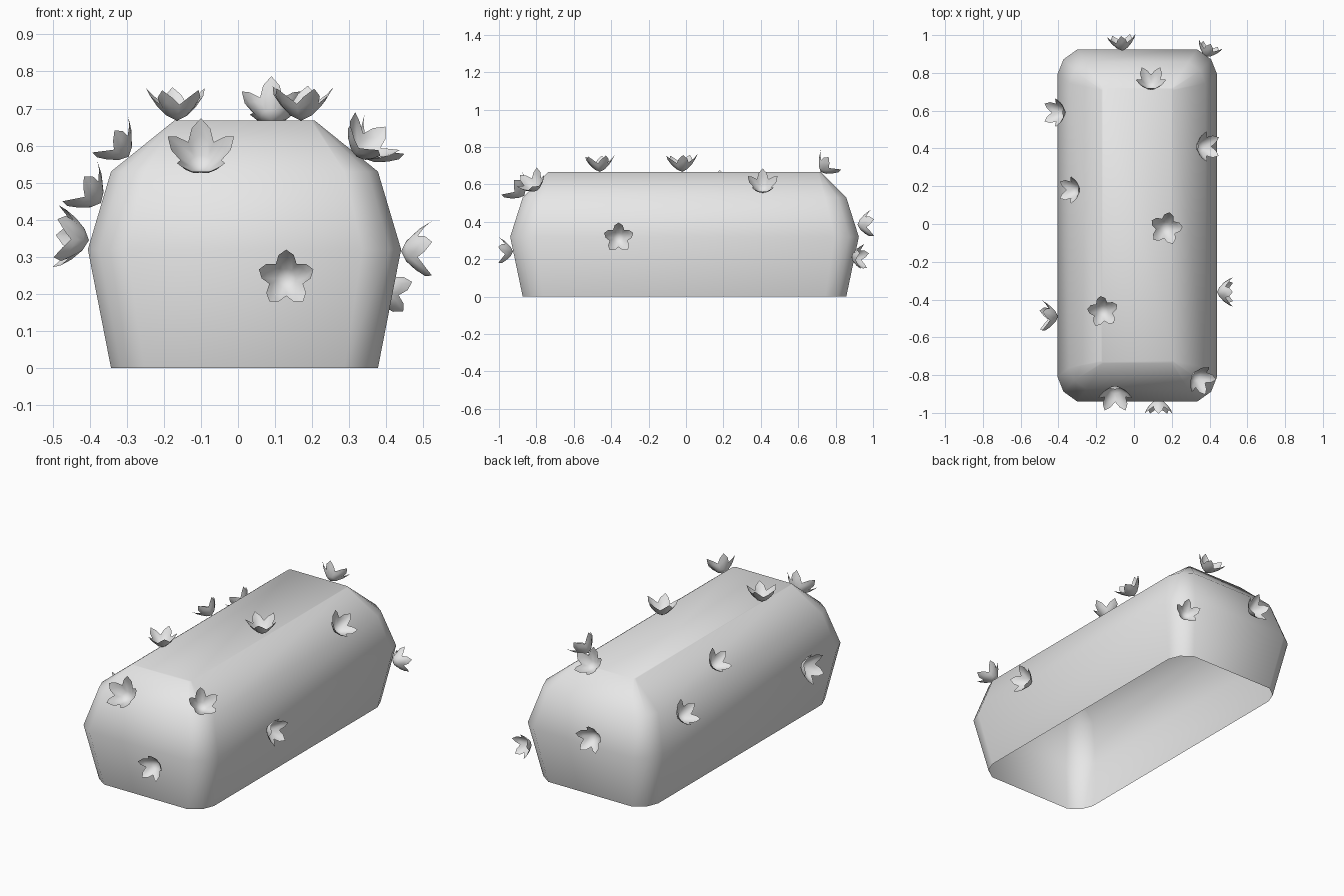
import bpy
import bmesh
import math
from mathutils import Vector, Matrix

cube = bpy.data.objects.get("Cube")
if cube:
    bpy.data.objects.remove(cube, do_unlink=True)

grey = bpy.data.materials.new("light_grey")
grey.use_nodes = True
grey.diffuse_color = (0.8, 0.8, 0.8, 1)
grey.node_tree.nodes["Principled BSDF"].inputs["Base Color"].default_value = (0.8, 0.8, 0.8, 1)


def finish(bm, name):
    """Turn a bmesh into a smooth, coloured object."""
    for face in bm.faces:
        face.smooth = True
    mesh = bpy.data.meshes.new(name)
    bm.to_mesh(mesh)
    bm.free()
    mesh.materials.append(grey)
    obj = bpy.data.objects.new(name, mesh)
    bpy.context.collection.objects.link(obj)
    return obj


def bridge(bm, low, high):
    for i in range(len(low)):
        j = (i + 1) % len(low)
        bm.faces.new((low[i], low[j], high[j], high[i]))


def corner_ring(bm, hx, hy, cut, z):
    """Rectangle with rounded corners, counter-clockwise."""
    quarter = [(hx, hy - 1.25 * cut), (hx - 0.3 * cut, hy - 0.5 * cut), (hx - cut, hy)]
    points = []
    for sx, sy in ((1, 1), (-1, 1), (-1, -1), (1, -1)):
        part = quarter if sx * sy > 0 else quarter[::-1]
        points += [(sx * x, sy * y) for x, y in part]
    return [bm.verts.new((x + 0.0175, y - 0.008, z)) for x, y in points]


# Hedge body: open underneath, bulging at the middle, flat on top
bm = bmesh.new()
levels = [(0.36, 0.865, 0.09, 0), (0.4225, 0.932, 0.105, 0.32),
          (0.36, 0.865, 0.09, 0.53), (0.19, 0.728, 0.01, 0.667)]
rings = [corner_ring(bm, *level) for level in levels]
for low, high in zip(rings, rings[1:]):
    bridge(bm, low, high)
bm.faces.new(rings[-1])
finish(bm, "hedge_body")


# Flower: a five-petalled open cup, set on the hedge along an axis
def flower(index, base, axis, size=1.0, twist=0):
    bm = bmesh.new()
    outline = [(0.052, 0.046), (0.072, 0.066), (0.084, 0.086), (0.072, 0.066)]
    steps = 5 * len(outline)
    centre = bm.verts.new((0, 0, 0))
    rings = []
    for radial, rise in ((0.4, 0.2), (0.75, 0.6), (1, 1)):
        ring = []
        for i in range(steps):
            r, z = outline[i % 4]
            r = r * radial if radial > 0.5 else 0.028
            z = z * rise if radial > 0.5 else 0.014
            a = math.radians(90 + twist) + (i - 2) * math.tau / steps
            ring.append(bm.verts.new((r * math.cos(a), r * math.sin(a), z)))
        rings.append(ring)
    for i in range(steps):
        bm.faces.new((centre, rings[0][i], rings[0][(i + 1) % steps]))
    for inner, outer in zip(rings, rings[1:]):
        for i in range(steps):
            j = (i + 1) % steps
            bm.faces.new((inner[i], outer[i], outer[j], inner[j]))
    turn = Vector(axis).to_track_quat('Z', 'Y').to_matrix().to_4x4()
    bm.transform(Matrix.Translation(base) @ turn @ Matrix.Scale(size, 4))
    finish(bm, f"flower_{index}")


flowers = [
    # top
    ((0.17, -0.02, 0.667), (0, -0.05, 1), 1.05, -12),
    ((-0.165, -0.46, 0.667), (0, -0.05, 1), 1, 8),
    ((0.09, 0.72, 0.667), (0, 0.7, 0.7), 1, 0),
    # shoulders
    ((0.34, 0.41, 0.565), (0.7, 0, 0.7), 1, 0),
    ((0.32, -0.80, 0.57), (0.55, -0.4, 0.75), 1, 0),
    ((-0.295, 0.18, 0.57), (-0.7, 0, 0.7), 0.9, 0),
    ((-0.37, 0.59, 0.445), (-0.75, 0, 0.65), 0.95, 0),
    ((-0.1, -0.865, 0.54), (0, -0.75, 0.65), 1.12, 0),
    # sides and ends
    ((0.44, -0.36, 0.315), (1, 0, 0), 0.97, 0),
    ((-0.402, -0.49, 0.345), (-1, 0, 0.1), 1.05, 15),
    ((0.13, -0.925, 0.242), (0, -1, 0), 0.92, 0),
    ((-0.06, 0.917, 0.385), (-0.1, 1, 0.05), 0.95, 0),
    ((0.38, 0.885, 0.21), (0.35, 0.9, 0), 0.85, 0),
]
for number, spec in enumerate(flowers, 1):
    flower(number, *spec)
